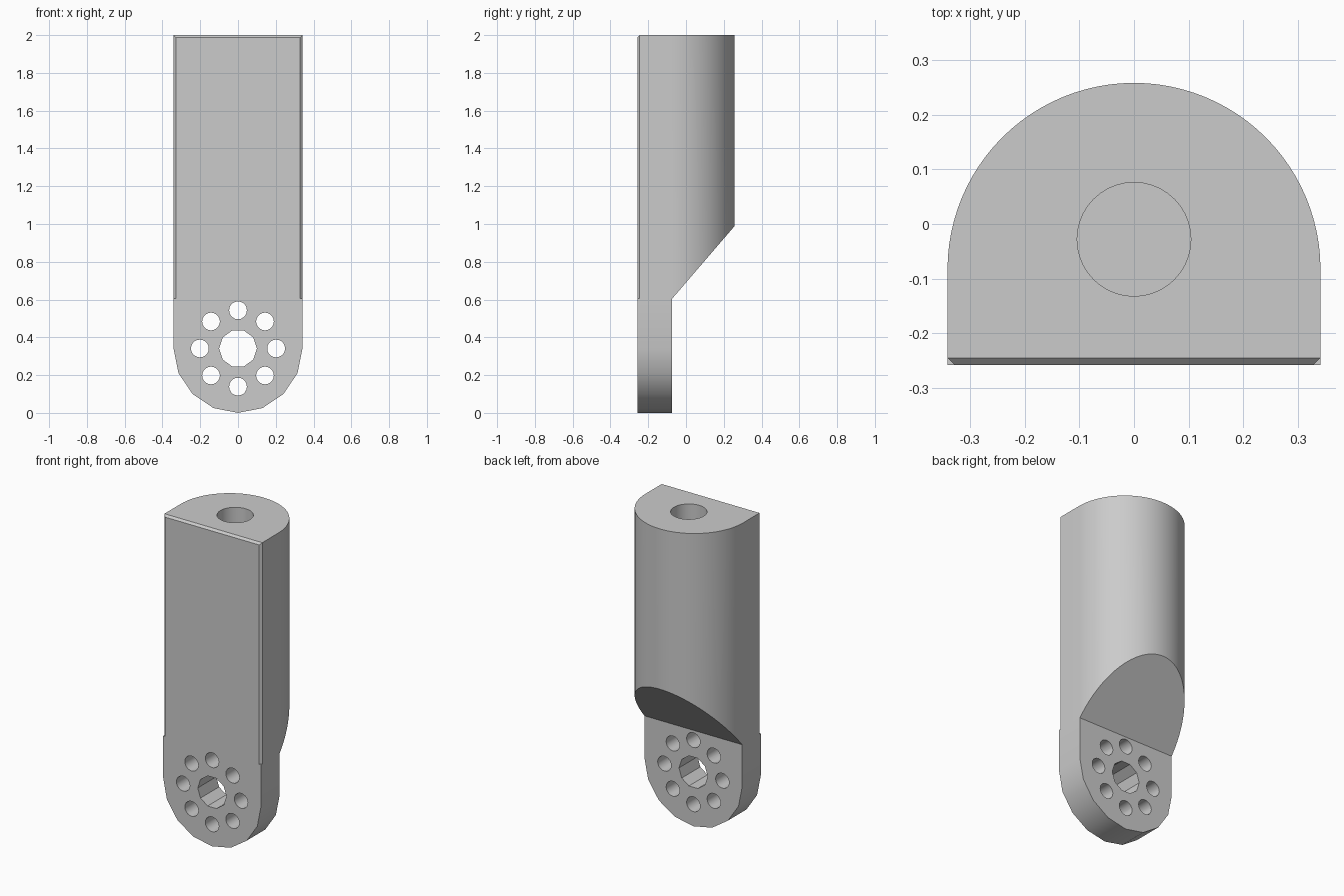
import bpy
import bmesh
from math import cos, sin, pi
from mathutils import Vector

if "Cube" in bpy.data.objects:
    bpy.data.objects.remove(bpy.data.objects["Cube"], do_unlink=True)

HALF_W = 0.341      # half width, also the radius of both rounded ends
FRONT = -0.258
BACK = 0.258
TAB_BACK = -0.073
STEP = 0.605        # height where the tab meets the body
TOP = 2.0
CHAMFER = 0.013

grey = bpy.data.materials.new("plain grey")
grey.use_nodes = True
colour = (0.6, 0.6, 0.6, 1)
grey.diffuse_color = colour
grey.node_tree.nodes["Principled BSDF"].inputs["Base Color"].default_value = colour


def arc(cx, cy, r, start, end, steps):
    angles = [start + (end - start) * i / steps for i in range(steps + 1)]
    return [(cx + r * cos(a), cy + r * sin(a)) for a in angles]


def circle(cx, cy, r, sides):
    return arc(cx, cy, r, 0, 2 * pi, sides)[:-1]


def add_prism(bm, points, low, high, axis):
    """Extrude a flat outline along y (outline in xz) or z (outline in xy)."""
    def place(p, d):
        return (p[0], d, p[1]) if axis == "y" else (p[0], p[1], d)
    verts = [bm.verts.new(place(p, low)) for p in points]
    face = bm.faces.new(verts)
    new = bmesh.ops.extrude_face_region(bm, geom=[face])["geom"]
    ends = [v for v in new if isinstance(v, bmesh.types.BMVert)]
    shift = Vector(place((0, 0), high - low))
    bmesh.ops.translate(bm, verts=ends, vec=shift)
    bmesh.ops.recalc_face_normals(bm, faces=bm.faces)


def slice_off(bm, point, normal):
    """Remove everything on the normal side of a plane and cap the cut."""
    geom = bm.verts[:] + bm.edges[:] + bm.faces[:]
    cut = bmesh.ops.bisect_plane(bm, geom=geom, plane_co=point, plane_no=normal,
                                 clear_outer=True)["geom_cut"]
    edges = [e for e in cut if isinstance(e, bmesh.types.BMEdge)]
    bmesh.ops.contextual_create(bm, geom=edges)
    bmesh.ops.recalc_face_normals(bm, faces=bm.faces)


def make_object(name, bm):
    mesh = bpy.data.meshes.new(name)
    bm.to_mesh(mesh)
    bm.free()
    mesh.materials.append(grey)
    obj = bpy.data.objects.new(name, mesh)
    bpy.context.collection.objects.link(obj)
    return obj


def drill_and_shade(obj, cutter):
    cutter.hide_render = True
    mod = obj.modifiers.new("holes", "BOOLEAN")
    mod.operation = "DIFFERENCE"
    mod.solver = "EXACT"
    mod.object = cutter
    bpy.ops.object.select_all(action="DESELECT")
    obj.select_set(True)
    bpy.context.view_layer.objects.active = obj
    bpy.ops.object.modifier_apply(modifier=mod.name)
    bpy.data.objects.remove(cutter, do_unlink=True)
    bpy.ops.object.shade_smooth_by_angle()


# Body: D-shaped column with a sloped underside and a chamfered front
bm = bmesh.new()
outline = [(-HALF_W, FRONT), (HALF_W, FRONT)]
outline += arc(0, BACK - HALF_W, HALF_W, 0, pi, 48)
add_prism(bm, outline, STEP, TOP, "z")
slice_off(bm, (0, TAB_BACK, STEP), (0, 0.99 - STEP, TAB_BACK - BACK))
for side in (-1, 1):
    slice_off(bm, (side * (HALF_W - CHAMFER), FRONT, 1), (side, -1, 0))
slice_off(bm, (0, FRONT, TOP - CHAMFER), (0, -1, 1))
body = make_object("body", bm)

# Blind socket in the top
bm = bmesh.new()
add_prism(bm, circle(0, -0.028, 0.104, 40), TOP - 0.8, TOP + 0.1, "z")
drill_and_shade(body, make_object("socket_cutter", bm))

# Mounting tab with a faceted round end
bm = bmesh.new()
outline = [(HALF_W, STEP), (-HALF_W, STEP)]
outline += arc(0, HALF_W, HALF_W, pi, 2 * pi, 8)
add_prism(bm, outline, FRONT, TAB_BACK, "y")
tab = make_object("mounting_tab", bm)

# Centre hole and ring of eight bolt holes
bm = bmesh.new()
add_prism(bm, circle(0, HALF_W, 0.1, 10), FRONT - 0.1, TAB_BACK + 0.1, "y")
for x, z in circle(0, HALF_W, 0.202, 8):
    add_prism(bm, circle(x, z, 0.047, 20), FRONT - 0.1, TAB_BACK + 0.1, "y")
drill_and_shade(tab, make_object("bolt_hole_cutter", bm))
